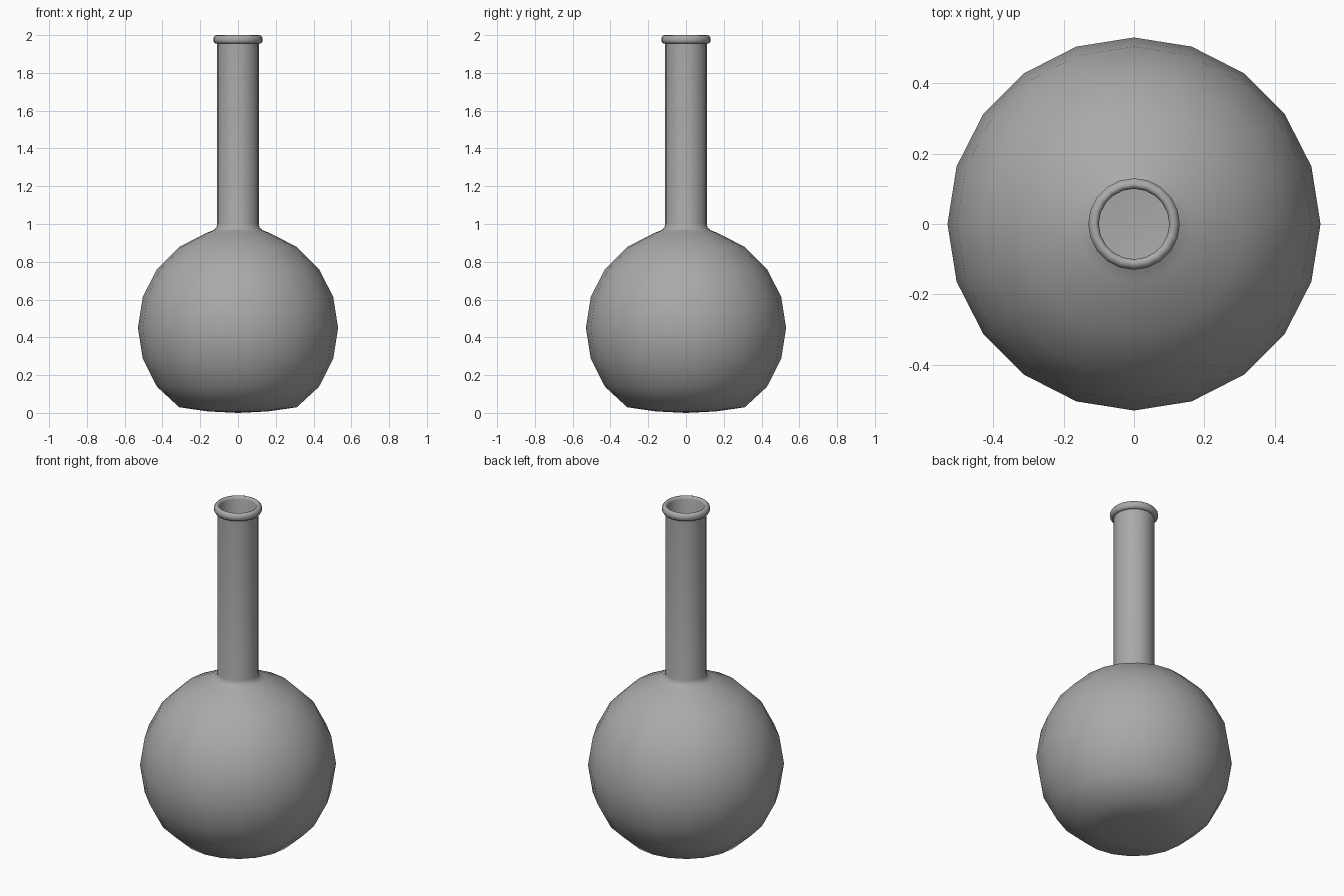
import bpy, bmesh
from math import sin, cos, pi, radians
from mathutils import Vector

cube = bpy.data.objects.get("Cube")
if cube:
    bpy.data.objects.remove(cube, do_unlink=True)

SIDES = 20
RADIUS, CENTRE = 0.53, 0.45

grey = bpy.data.materials.new("grey_glass")
grey.use_nodes = True
colour = (0.4, 0.4, 0.4, 1)
grey.diffuse_color = colour
grey.node_tree.nodes["Principled BSDF"].inputs["Base Color"].default_value = colour


def bulb(radius, base):
    """Bulb profile from the flattened base up to the shoulder."""
    rings = [(radius * cos(radians(a)), CENTRE + radius * sin(radians(a)))
             for a in range(-36, 73, 18)]
    return [(0, base), (0.16, base + 0.008), (radius * 0.588, base + 0.03)] + rings


def lathe(name, profile):
    """Revolve a radius and height profile around the z axis."""
    bm = bmesh.new()
    verts = [bm.verts.new((r, 0, z)) for r, z in profile]
    edges = [bm.edges.new(pair) for pair in zip(verts, verts[1:])]
    bmesh.ops.spin(bm, geom=verts + edges, cent=(0, 0, 0), axis=(0, 0, 1),
                   angle=2 * pi, steps=SIDES, use_merge=True)
    bmesh.ops.remove_doubles(bm, verts=bm.verts, dist=0.0005)
    bmesh.ops.recalc_face_normals(bm, faces=bm.faces)
    mesh = bpy.data.meshes.new(name)
    bm.to_mesh(mesh)
    bm.free()
    mesh.materials.append(grey)
    obj = bpy.data.objects.new(name, mesh)
    bpy.context.collection.objects.link(obj)
    bpy.ops.object.select_all(action="DESELECT")
    obj.select_set(True)
    bpy.context.view_layer.objects.active = obj
    bpy.ops.object.shade_smooth_by_angle(angle=radians(50))
    return obj


# Outer wall: bulb, flared shoulder and straight neck
outer = bulb(RADIUS, 0) + [(0.13, 0.967), (0.115, 0.98), (0.11, 1.0), (0.11, 1.955)]
# Rounded lip around the mouth
lip = [(0.122, 1.956), (0.13, 1.967), (0.13, 1.986), (0.122, 1.997),
       (0.112, 2.0), (0.104, 1.996), (0.1, 1.985)]
# Inner wall, running back down the neck into the bulb
inner = [(0.1, 0.975)] + bulb(RADIUS - 0.012, 0.012)[::-1]
lathe("flask", outer + lip + inner)
